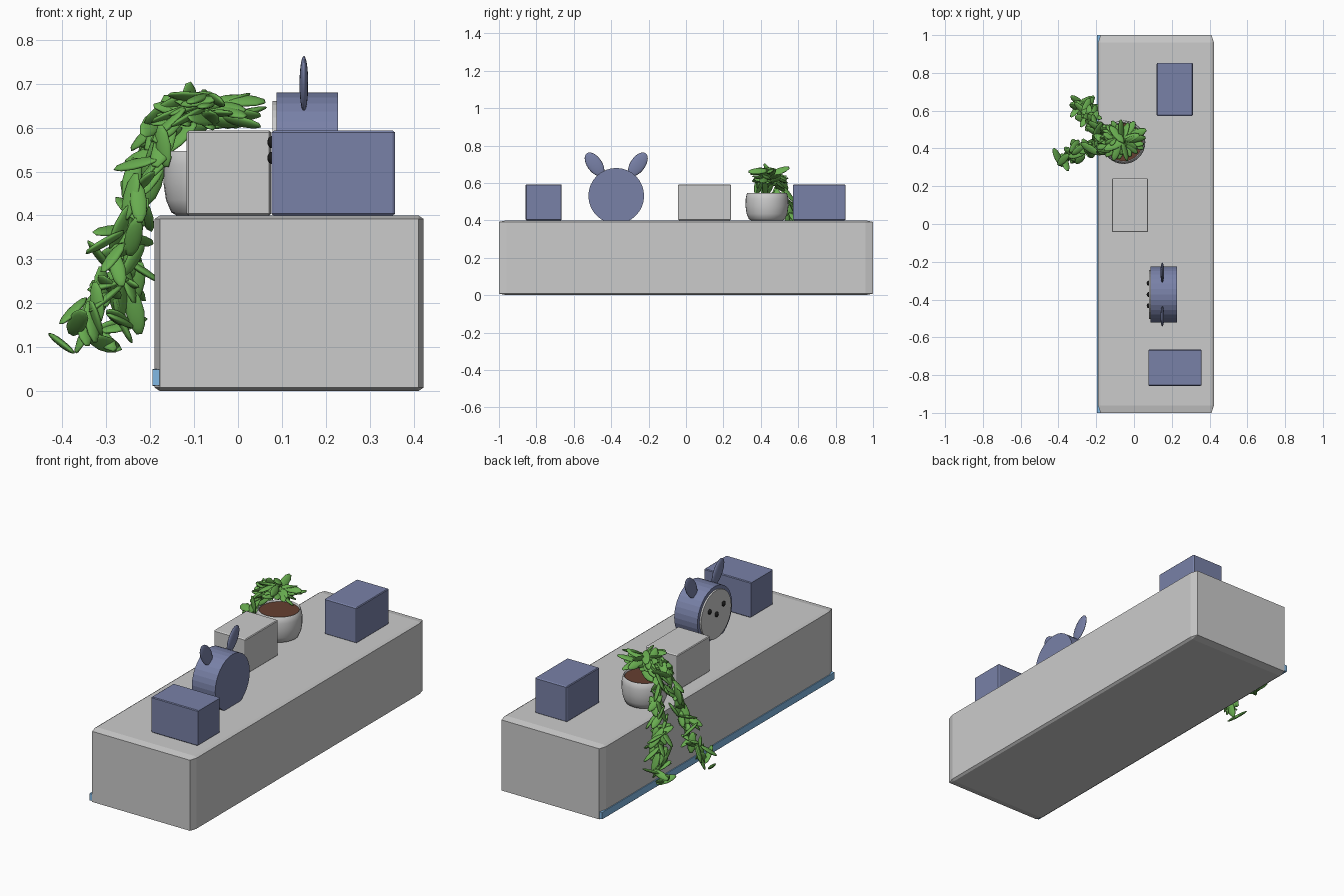
import bpy, bmesh, math, random
from mathutils import Vector, Matrix

if "Cube" in bpy.data.objects:
    bpy.data.objects.remove(bpy.data.objects["Cube"])

random.seed(4)


def material(name, rgb):
    m = bpy.data.materials.new(name)
    m.diffuse_color = (*rgb, 1)
    m.use_nodes = True
    m.node_tree.nodes["Principled BSDF"].inputs["Base Color"].default_value = m.diffuse_color
    return m


BLUE = material("slate_blue", (0.19, 0.22, 0.39))
STRIP = material("light_blue", (0.22, 0.48, 0.78))
WHITE = material("white", (0.85, 0.86, 0.88))
SOIL = material("soil_brown", (0.13, 0.05, 0.03))
BLACK = material("black", (0.01, 0.01, 0.01))
GREEN = material("leaf_green", (0.14, 0.42, 0.08))


def add_object(name, bm, mat=None, smooth=False):
    bmesh.ops.recalc_face_normals(bm, faces=bm.faces)
    me = bpy.data.meshes.new(name)
    bm.to_mesh(me)
    bm.free()
    ob = bpy.data.objects.new(name, me)
    bpy.context.collection.objects.link(ob)
    if mat:
        me.materials.append(mat)
    if smooth:
        me.shade_smooth()
    return ob


def box(name, lo, hi, mat=None, bevel=0.02):
    """Bevelled unit cube stretched between two corners."""
    lo, hi = Vector(lo), Vector(hi)
    bm = bmesh.new()
    bmesh.ops.create_cube(bm, size=1)
    bmesh.ops.bevel(bm, geom=bm.edges[:], offset=bevel, segments=1,
                    affect='EDGES', profile=0.5)
    ob = add_object(name, bm, mat)
    ob.location = (lo + hi) / 2
    ob.scale = hi - lo
    return ob


def disc_x(name, x0, x1, y, z, r, mat=None, sides=32):
    """Cylinder lying along x."""
    bm = bmesh.new()
    bmesh.ops.create_cone(
        bm, cap_ends=True, segments=sides, radius1=r, radius2=r, depth=x1 - x0,
        matrix=Matrix.Translation(((x0 + x1) / 2, y, z))
        @ Matrix.Rotation(math.pi / 2, 4, 'Y'))
    return add_object(name, bm, mat)


def ellipsoid(bm, matrix, radii, u=12, v=8):
    bmesh.ops.create_uvsphere(bm, u_segments=u, v_segments=v, radius=1,
                              matrix=matrix @ Matrix.Diagonal((*radii, 1)))


# Bench and light strip along its back foot
box("bench", (-0.19, -1, 0), (0.423, 1, 0.4))
box("light_strip", (-0.195, -1, 0.012), (-0.178, 1, 0.05), STRIP)

# Three storage boxes
box("blue_box_near", (0.076, -0.857, 0.4), (0.358, -0.665, 0.593), BLUE)
box("grey_box", (-0.117, -0.042, 0.4), (0.075, 0.24, 0.593))
box("blue_box_far", (0.12, 0.573, 0.4), (0.312, 0.853, 0.593), BLUE)

# Round animal cushion: body, face, ears, eyes and nose
CY, CZ = -0.373, 0.531
disc_x("cushion_body", 0.088, 0.228, CY, CZ, 0.149, BLUE)
disc_x("cushion_face", 0.079, 0.09, CY, CZ, 0.13)
for side, label in ((-1, "left"), (1, "right")):
    bm = bmesh.new()
    ellipsoid(bm, Matrix.Translation((0.15, CY + side * 0.116, 0.7))
              @ Matrix.Rotation(-side * math.radians(35), 4, 'X'),
              (0.01, 0.04, 0.072), 20, 14)
    add_object(label + "_ear", bm, BLUE, True)
for name, dy, z in (("left_eye", -0.06, 0.567), ("right_eye", 0.06, 0.567),
                    ("nose", 0, 0.531)):
    bm = bmesh.new()
    ellipsoid(bm, Matrix.Translation((0.077, CY + dy, z)), (0.01, 0.013, 0.014))
    add_object(name, bm, BLACK, True)

# Plant pot, turned from a profile with an inner lip
PX, PY = -0.055, 0.433
profile = [(0, 0.4), (0.085, 0.4), (0.097, 0.407), (0.109, 0.435), (0.115, 0.475),
           (0.114, 0.515), (0.108, 0.543), (0.104, 0.547), (0.1, 0.543),
           (0.1, 0.52), (0, 0.52)]
bm = bmesh.new()
vs = [bm.verts.new((PX + r, PY, z)) for r, z in profile]
es = [bm.edges.new(p) for p in zip(vs, vs[1:])]
bmesh.ops.spin(bm, geom=vs + es, cent=(PX, PY, 0), axis=(0, 0, 1),
               angle=math.tau, steps=32)
bmesh.ops.remove_doubles(bm, verts=bm.verts, dist=1e-4)
pot = add_object("plant_pot", bm, WHITE)
bpy.context.view_layer.objects.active = pot
pot.select_set(True)
bpy.ops.object.shade_smooth_by_angle(angle=math.radians(50))

# Soil
bm = bmesh.new()
bmesh.ops.create_cone(bm, cap_ends=True, segments=32, radius1=0.1, radius2=0.1,
                      depth=0.02, matrix=Matrix.Translation((PX, PY, 0.527)))
add_object("soil", bm, SOIL)


def jitter(a):
    return Vector([random.uniform(-a, a) for _ in range(3)])


def leaf(bm, centre, direction, size=1.0):
    """Flattened ellipsoid whose long axis follows the direction."""
    turn = direction.to_track_quat('X', 'Z').to_matrix().to_4x4()
    roll = Matrix.Rotation(random.uniform(-0.9, 0.9), 4, 'X')
    ellipsoid(bm, Matrix.Translation(centre) @ turn @ roll,
              (0.058 * size, 0.022 * size, 0.008), 10, 8)


# Crown of leaves spreading over the pot
bm = bmesh.new()
for i in range(30):
    a = i * 2.4
    r = 0.085 * math.sqrt((i + 1) / 30)
    out = Vector((math.cos(a), math.sin(a) * 0.9, random.uniform(-0.35, 0.4)))
    pos = Vector((PX - 0.01 + r * math.cos(a), PY + 0.01 + 0.8 * r * math.sin(a),
                  random.uniform(0.61, 0.665)))
    leaf(bm, pos, out, random.uniform(0.85, 1.1))
add_object("leaf_crown", bm, GREEN, True)

# Two vines trailing over the back of the bench
vines = {
    "vine_far": [(-0.1, 0.46, 0.65), (-0.17, 0.5, 0.6), (-0.22, 0.54, 0.46),
                 (-0.24, 0.58, 0.32), (-0.265, 0.61, 0.2), (-0.29, 0.65, 0.1)],
    "vine_near": [(-0.1, 0.43, 0.65), (-0.17, 0.42, 0.59), (-0.22, 0.4, 0.46),
                  (-0.27, 0.38, 0.33), (-0.33, 0.37, 0.2), (-0.375, 0.36, 0.1)],
}
for name, pts in vines.items():
    pts = [Vector(p) for p in pts]
    bm = bmesh.new()
    for a, b in zip(pts, pts[1:]):
        for k in range(10):
            spread = jitter(0.03)
            spread.y *= 1.4
            leaf(bm, a.lerp(b, (k + 0.5) / 10) + spread,
                 (b - a).normalized() + jitter(0.85), random.uniform(0.8, 1.1))
    add_object(name, bm, GREEN, True)
